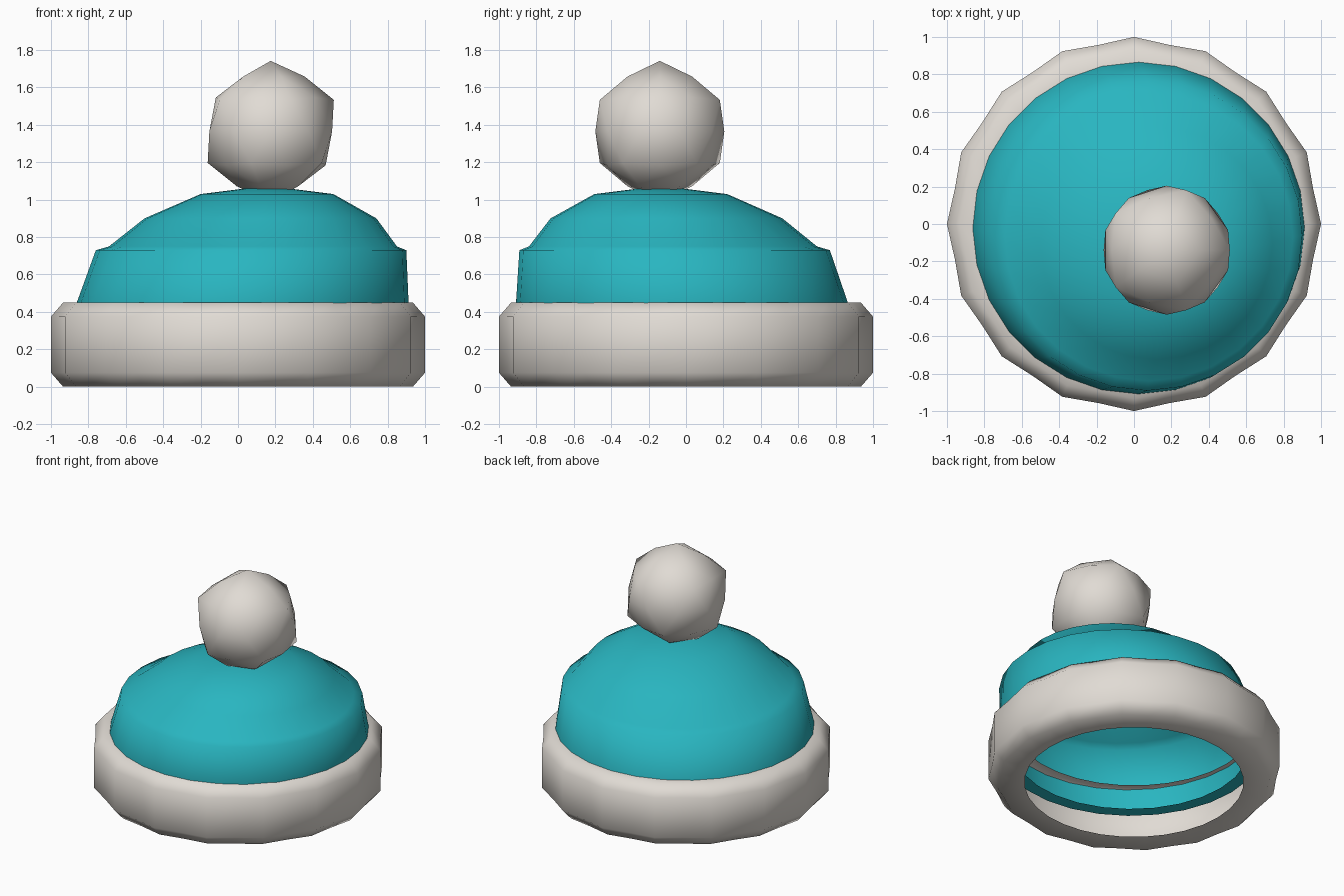
import bpy
import bmesh
from math import cos, sin, tau, radians

if "Cube" in bpy.data.objects:
    bpy.data.objects.remove(bpy.data.objects["Cube"])


def material(name, color):
    mat = bpy.data.materials.new(name)
    mat.use_nodes = True
    mat.diffuse_color = (*color, 1)
    mat.node_tree.nodes["Principled BSDF"].inputs["Base Color"].default_value = (*color, 1)
    return mat


def finish(name, bm, mat, angle):
    mesh = bpy.data.meshes.new(name)
    bm.to_mesh(mesh)
    bm.free()
    mesh.materials.append(mat)
    obj = bpy.data.objects.new(name, mesh)
    bpy.context.collection.objects.link(obj)
    bpy.ops.object.select_all(action='DESELECT')
    obj.select_set(True)
    bpy.context.view_layer.objects.active = obj
    bpy.ops.object.shade_smooth_by_angle(angle=radians(angle))


def lathe(name, profile, sides, mat, angle, dent=1.0):
    """Open sheet through rings of (radius, height, lean), listed upwards.
    The lean slides a ring to the front left; a radius of zero makes a pole.
    The dent draws in every second column of the outer rings."""
    bm = bmesh.new()
    rings = []
    for r, z, lean in profile:
        ring = []
        for i in range(sides if r > 0 else 1):
            a = tau * i / sides
            rr = r * dent if i % 2 and r > 0.9 else r
            ring.append(bm.verts.new((lean + rr * cos(a), -0.87 * lean + rr * sin(a), z)))
        rings.append(ring)
    for a, b in zip(rings, rings[1:]):
        for i in range(sides):
            j = (i + 1) % sides
            corners = [a[i % len(a)], a[j % len(a)], b[j % len(b)], b[i % len(b)]]
            bm.faces.new(list(dict.fromkeys(corners)))
    finish(name, bm, mat, angle)


cream = material("warm white wool", (0.75, 0.71, 0.66))
teal = material("teal knit", (0.022, 0.465, 0.53))

# Folded brim: chamfered band turned inwards at the bottom and the top
lathe("brim", [(0.75, 0, 0), (0.935, 0, 0), (1, 0.075, 0), (1, 0.375, 0),
               (0.935, 0.45, 0), (0.825, 0.45, 0)],
      32, cream, 60, dent=0.976)

# Leaning cap: hem turned inwards, slanting side, shallow shelf and crown
lathe("cap", [(0.80, 0.25, 0.015), (0.895, 0.25, 0.015), (0.887, 0.45, 0.025),
              (0.83, 0.73, 0.07), (0.77, 0.75, 0.08), (0.62, 0.90, 0.12),
              (0.355, 1.03, 0.155), (0.115, 1.06, 0.155), (0, 1.065, 0.155)],
      28, teal, 86)

# Pompom: faceted ball whose five-sided corners stand out
bm = bmesh.new()
bmesh.ops.create_icosphere(bm, subdivisions=2, radius=0.377)
for v in bm.verts:
    if len(v.link_edges) > 5:
        v.co *= 0.915
bmesh.ops.translate(bm, verts=bm.verts[:], vec=(0.175, -0.14, 1.365))
finish("pompom", bm, cream, 80)
